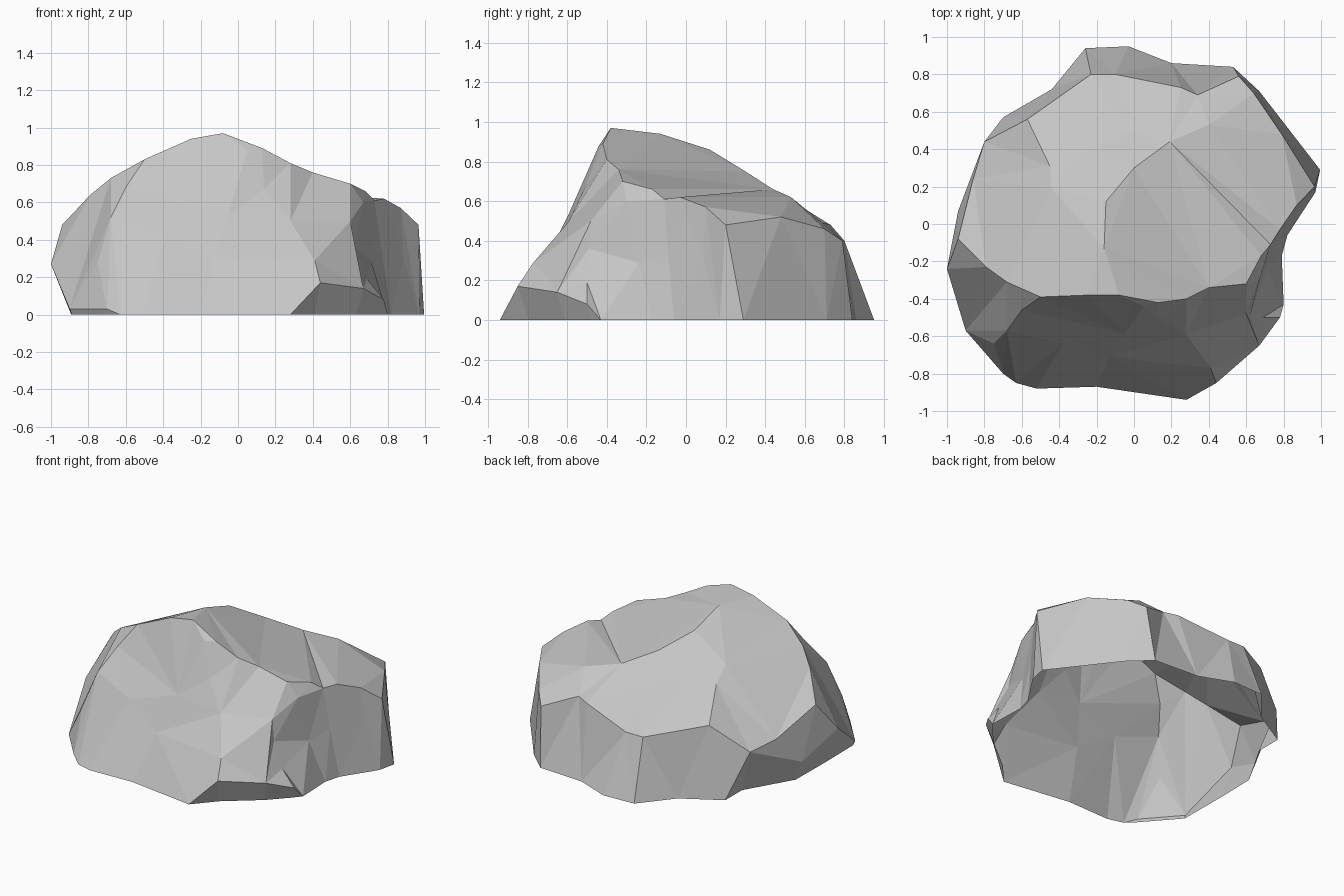
import bpy
import bmesh
from mathutils import Vector
from mathutils.geometry import delaunay_2d_cdt

default_cube = bpy.data.objects.get("Cube")
if default_cube:
    bpy.data.objects.remove(default_cube, do_unlink=True)

# Foot of the boulder; points above the ground overhang an undercut
outline = [
    (.995, .29, 0), (.97, .17, 0), (.82, -.06, 0), (.79, -.17, 0), (.8, -.43, 0),
    (.78, -.5, .08), (.67, -.65, .14), (.44, -.85, .17), (.28, -.94, 0),
    (-.2, -.87, 0), (-.52, -.88, 0), (-.63, -.85, 0), (-.7, -.8, .03),
    (-.9, -.57, .03), (-1, -.24, .27), (-.94, .07, .14), (-.8, .44, .31),
    (-.7, .57, 0), (-.44, .72, 0), (-.26, .94, 0), (-.03, .95, 0),
    (.2, .86, 0), (.53, .84, 0), (.67, .71, 0)]

# Brow running from the left shoulder over the peak to the right corner
front_brow = [
    (-.94, -.08, .48), (-.79, -.23, .64), (-.68, -.31, .73), (-.5, -.39, .83),
    (-.25, -.38, .94), (-.08, -.38, .97), (.05, -.44, .88), (.13, -.42, .89),
    (.28, -.4, .81), (.4, -.34, .76), (.6, -.32, .7), (.68, -.17, .66),
    (.73, -.11, .61), (.78, -.03, .62), (.87, .1, .57), (.965, .2, .48)]

# Edge of the sloping top along the left and back
back_brow = [
    front_brow[0], (-.86, .24, .34), outline[16], (-.57, .56, .48),
    (-.23, .8, .4), (-.1, .8, .4), (.25, .73, .48), (.34, .69, .49),
    (.64, .7, .46), (.79, .48, .52), front_brow[-1]]

# Ridges bounding the broad front face, and the bends across it
left_ridge = [front_brow[3], (-.6, -.46, .68), (-.68, -.57, .52),
              (-.75, -.64, .28), outline[12]]
right_ridge = [front_brow[6], (.14, -.51, .67), (.28, -.59, .5),
               (.41, -.77, .29), outline[7]]
upper_bend = [left_ridge[1], (-.05, -.59, .54), right_ridge[2]]
lower_bend = [left_ridge[2], (-.38, -.64, .44), (-.13, -.71, .3), right_ridge[3]]

# Spine across the top, with the scooped slope and crease to its left
spine = [front_brow[5], (-.16, -.13, .94), (-.15, .12, .86), (0, .3, .75),
         (.19, .44, .66), (.4, .53, .62), back_brow[7]]
scoop = [(-.25, .38, .63), (-.02, .5, .58)]
top_crease = [(-.44, .19, .73), (-.45, .31, .64), back_brow[3]]

# Hollow on the right side of the front, with the groove and wall beyond it
hollow = [front_brow[10], (.6, -.48, .5), (.62, -.49, .36), (.69, -.5, .19)]
groove = [hollow[1], (.67, -.3, .6), front_brow[12]]
right_wall = [hollow[2], (.71, -.24, .29), (.77, -.09, .33), (.885, .09, .3)]

# Back corner and the fold leading to it
back_corner = [(.56, .79, .4), back_brow[8]]
back_fold = [spine[5], back_brow[9]]

points, edges = [], []


def add_line(line, closed=False):
    """Register a feature line as constrained edges, sharing equal points."""
    for p in line:
        if p not in points:
            points.append(p)
    ids = [points.index(p) for p in line]
    edges.extend(zip(ids, ids[1:]))
    if closed:
        edges.append((ids[-1], ids[0]))


add_line(outline, closed=True)
for feature in (front_brow, back_brow, left_ridge, right_ridge, upper_bend,
                lower_bend, spine, scoop, top_crease, hollow, groove,
                right_wall, back_corner, back_fold):
    add_line(feature)

# Triangulate in plan, then lift every point to its height
flat = [Vector(p[:2]) for p in points]
verts, _, faces, origin, _, _ = delaunay_2d_cdt(flat, edges, [], 1, 1e-5)
bm = bmesh.new()
made = []
for v, source in zip(verts, origin):
    height = points[source[0]][2] if source else 0.3
    made.append(bm.verts.new((v.x, v.y, height)))
for face in faces:
    bm.faces.new([made[i] for i in face])

# Drop the raised rim to the ground, tucked inward
rim = [e for e in bm.edges if e.is_boundary]
skirt = bmesh.ops.extrude_edge_only(bm, edges=rim)["geom"]
for v in skirt:
    if isinstance(v, bmesh.types.BMVert):
        tuck = 1 - 0.4 * v.co.z
        v.co = Vector((v.co.x * tuck, v.co.y * tuck, 0))
bmesh.ops.remove_doubles(bm, verts=bm.verts[:], dist=0.001)
bmesh.ops.triangulate(bm, faces=bm.faces[:])
bmesh.ops.recalc_face_normals(bm, faces=bm.faces[:])
bm.normal_update()
if sum(f.normal.z * f.calc_area() for f in bm.faces) < 0:
    bmesh.ops.reverse_faces(bm, faces=bm.faces[:])

mesh = bpy.data.meshes.new("boulder")
bm.to_mesh(mesh)
bm.free()
boulder = bpy.data.objects.new("boulder", mesh)
bpy.context.collection.objects.link(boulder)

# Stone colour
stone = bpy.data.materials.new("stone_grey")
stone.use_nodes = True
grey = (0.56, 0.56, 0.56, 1)
stone.diffuse_color = grey
stone.node_tree.nodes["Principled BSDF"].inputs["Base Color"].default_value = grey
mesh.materials.append(stone)
